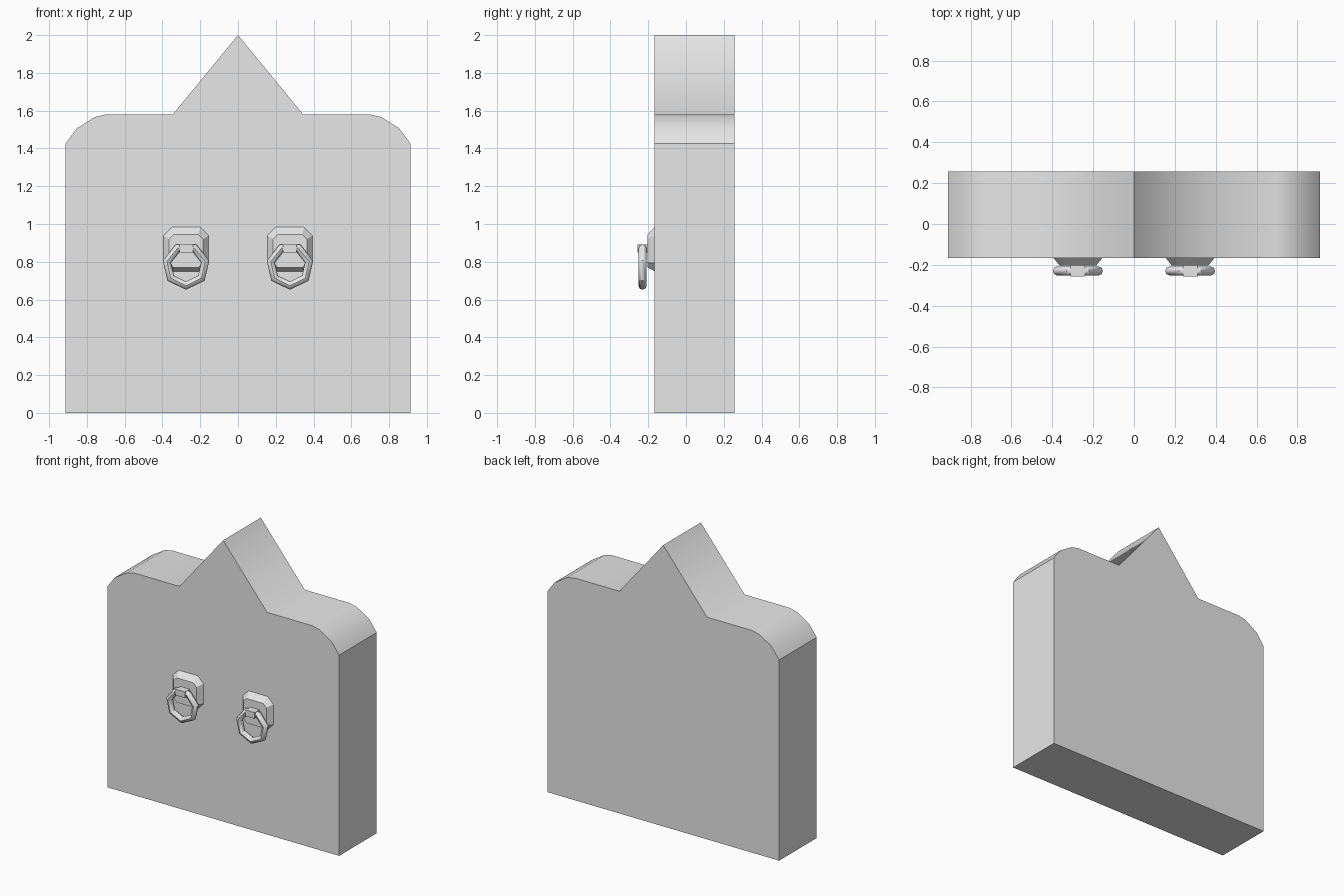
import bpy, bmesh, math

cube = bpy.data.objects.get("Cube")
if cube:
    bpy.data.objects.remove(cube, do_unlink=True)

GREY = bpy.data.materials.new("light_grey")
GREY.use_nodes = True
GREY.diffuse_color = (0.8, 0.8, 0.8, 1)
GREY.node_tree.nodes["Principled BSDF"].inputs["Base Color"].default_value = (0.8, 0.8, 0.8, 1)

BODY_FRONT, BODY_BACK = -0.166, 0.256


def loft(name, front, back, y_front, y_back):
    """Solid between two matching (x, z) outlines."""
    bm = bmesh.new()
    a = [bm.verts.new((x, y_front, z)) for x, z in front]
    b = [bm.verts.new((x, y_back, z)) for x, z in back]
    bm.faces.new(a)
    bm.faces.new(b[::-1])
    n = len(a)
    for i in range(n):
        j = (i + 1) % n
        bm.faces.new((a[i], b[i], b[j], a[j]))
    bmesh.ops.recalc_face_normals(bm, faces=bm.faces)
    mesh = bpy.data.meshes.new(name)
    bm.to_mesh(mesh)
    bm.free()
    mesh.materials.append(GREY)
    obj = bpy.data.objects.new(name, mesh)
    bpy.context.collection.objects.link(obj)
    return obj


def octagon(half_w, z_low, z_high, cut):
    """Rectangle with cut corners, centred on x = 0."""
    right = [(half_w - cut, z_low), (half_w, z_low + cut),
             (half_w, z_high - cut), (half_w - cut, z_high)]
    return right + [(-x, z) for x, z in reversed(right)]


# Slab: rounded shoulders and a central peak
half = [(0.912, 0), (0.912, 1.427), (0.853, 1.507), (0.758, 1.566), (0.70, 1.58), (0.345, 1.58)]
outline = half + [(0, 2.0)] + [(-x, z) for x, z in reversed(half)]
slab = loft("slab", outline, outline, BODY_FRONT, BODY_BACK)

# Smooth shoulders and valleys, crisp everywhere else
bm = bmesh.new()
bm.from_mesh(slab.data)
for f in bm.faces:
    f.smooth = True
for e in bm.edges:
    at_corner = all(abs(v.co.z - 1.427) < 0.001 for v in e.verts)
    e.smooth = e.calc_face_angle() < math.radians(55) and not at_corner
bm.to_mesh(slab.data)
bm.free()


# Ring pulls: bevelled plate, clasp and seven-sided ring
for side, x in (("right", -0.275), ("left", 0.275)):
    plate = loft(side + "_plate", octagon(0.09, 0.77, 0.945, 0.025),
                 octagon(0.124, 0.747, 0.988, 0.047), -0.203, BODY_FRONT + 0.005)
    plate.location.x = x

    clasp_shape = [(-0.036, 0.848), (0.036, 0.848), (0.036, 0.892), (-0.036, 0.892)]
    clasp = loft(side + "_clasp", clasp_shape, clasp_shape, -0.256, -0.198)
    clasp.location.x = x

    bpy.ops.mesh.primitive_torus_add(
        major_segments=7, minor_segments=8, major_radius=0.104, minor_radius=0.022,
        location=(x, -0.23, 0.778), rotation=(math.pi / 2, math.pi / 2, 0))
    ring = bpy.context.object
    ring.name = side + "_ring"
    ring.data.materials.append(GREY)
    bpy.ops.object.shade_smooth_by_angle(angle=math.radians(46))
